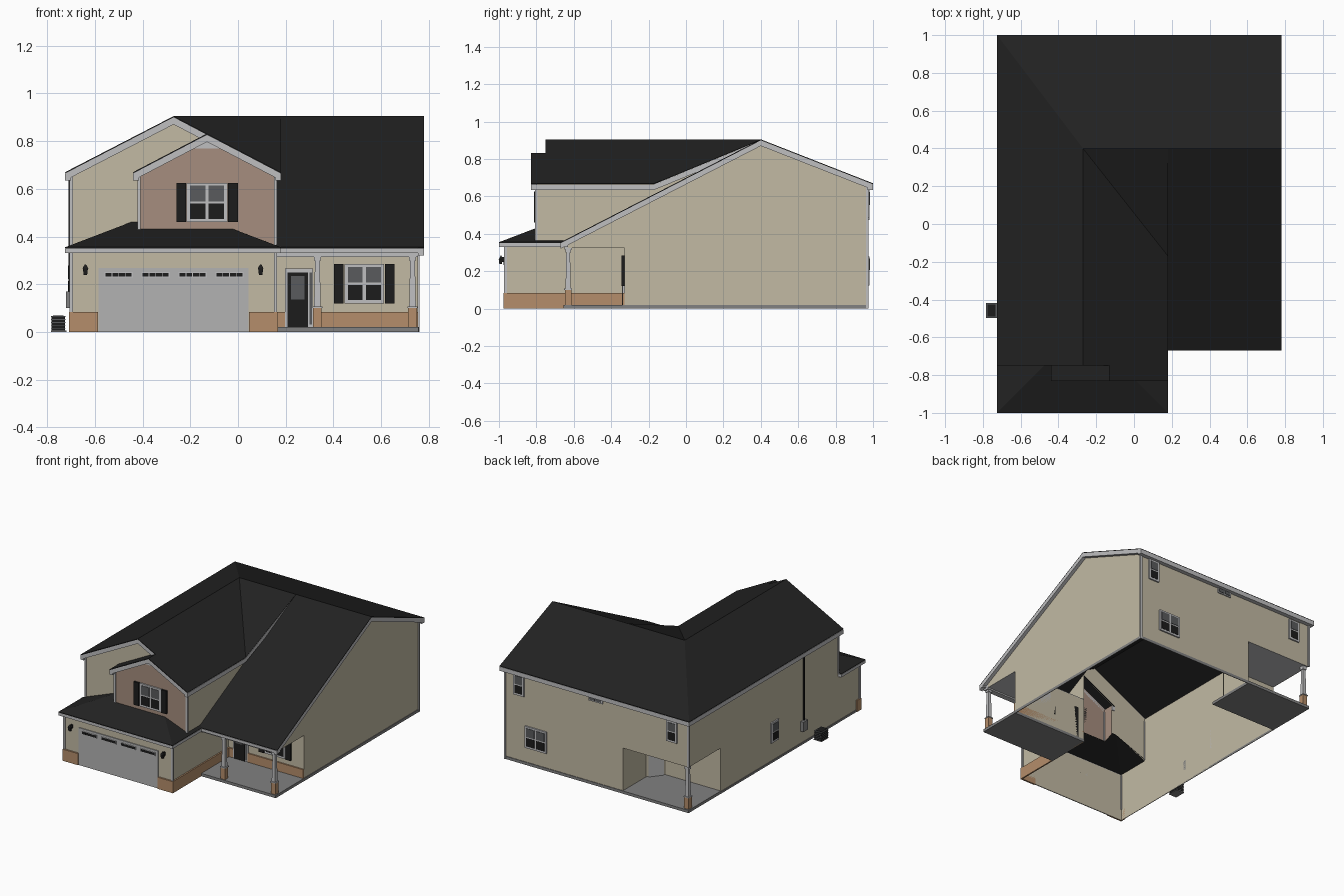
import bpy, bmesh, math
from mathutils import Vector

if "Cube" in bpy.data.objects:
    bpy.data.objects.remove(bpy.data.objects["Cube"])

def material(name, r, g, b):
    m = bpy.data.materials.new(name)
    m.diffuse_color = (r, g, b, 1)
    m.use_nodes = True
    m.node_tree.nodes["Principled BSDF"].inputs["Base Color"].default_value = m.diffuse_color
    return m

SIDING = material("beige siding", .54, .49, .37)
SHAKE = material("brown shingle siding", .38, .27, .21)
STONE = material("tan stone", .46, .27, .145)
ROOF = material("black roofing", .016, .016, .016)
TRIM = material("white trim", .52, .52, .53)
DOOR = material("garage grey", .45, .45, .45)
SLAB = material("concrete", .22, .22, .22)
BLACK = material("black paint", .012, .012, .012)
GLASS = material("grey glass", .10, .105, .11)

def mesh(name, verts, faces, mat, up=False, closed=False):
    bm = bmesh.new()
    vs = [bm.verts.new(v) for v in verts]
    for f in faces:
        bm.faces.new([vs[i] for i in f])
    bm.normal_update()
    if closed:
        bmesh.ops.recalc_face_normals(bm, faces=bm.faces)
    if up:
        for f in bm.faces:
            if f.normal.z < 0:
                f.normal_flip()
    me = bpy.data.meshes.new(name)
    bm.to_mesh(me)
    bm.free()
    me.materials.append(mat)
    ob = bpy.data.objects.new(name, me)
    bpy.context.collection.objects.link(ob)
    return ob

HEXA = [(0, 1, 2, 3), (4, 5, 6, 7), (0, 1, 5, 4), (1, 2, 6, 5), (2, 3, 7, 6), (3, 0, 4, 7)]

def box(name, x0, x1, y0, y1, z0, z1, mat, taper=1.0):
    cx, cy = (x0 + x1) / 2, (y0 + y1) / 2
    base = [(x0, y0), (x1, y0), (x1, y1), (x0, y1)]
    top = [(cx + (x - cx) * taper, cy + (y - cy) * taper) for x, y in base]
    return mesh(name, [(x, y, z0) for x, y in base] + [(x, y, z1) for x, y in top],
                HEXA, mat, closed=True)

def wall(name, axis, pos, pts, mat=SIDING):
    """Flat wall from an outline in (y,z) at x=pos or (x,z) at y=pos."""
    vs = [(pos, a, z) if axis == 'x' else (a, pos, z) for a, z in pts]
    return mesh(name, vs, [range(len(vs))], mat)

def beam(name, p, q, inward, drop=.028):
    """Fascia and soffit hung under a roof edge."""
    p, q, n = Vector(p), Vector(q), Vector(inward)
    ring = [p, q, q + n, p + n]
    lo = Vector((0, 0, -.005))
    return mesh(name, [v + lo for v in ring] + [v + lo - Vector((0, 0, drop)) for v in ring],
                HEXA, TRIM, closed=True)

def panel(name, side, pos, u0, u1, z0, z1, mat, out=.006, start=0):
    """Plate standing proud of a wall facing F, B, L or R."""
    s = 1 if side in 'BR' else -1
    a, b = sorted((pos + s * start, pos + s * out))
    if side in 'FB':
        return box(name, u0, u1, a, b, z0, z1, mat)
    return box(name, a, b, u0, u1, z0, z1, mat)

def window(name, side, pos, c, z0, z1, w, sashes=1, shutters=False):
    panel(name + "_frame", side, pos, c - w / 2, c + w / 2, z0, z1, TRIM, .010)
    sw, mid = (w - .012) / sashes, (z0 + z1) / 2
    for i in range(sashes):
        a = c - w / 2 + .006 + i * sw
        panel(name + "_upper_pane", side, pos, a + .007, a + sw - .007, mid + .005, z1 - .012, GLASS, .013, .009)
        panel(name + "_lower_pane", side, pos, a + .007, a + sw - .007, z0 + .014, mid - .005, BLACK, .012, .009)
    if shutters:
        for s in (-1, 1):
            m = c + s * (w / 2 + .024)
            panel(name + "_shutter", side, pos, m - .02, m + .02, z0, z1, BLACK, .014)

# --- walls (open shells) ---
XL, XG, XR, YF, YB = -.70, .157, .755, -.965, .97
wall("left_wall", 'x', XL, [(YF, 0), (.61, 0), (.61, .325), (YB, .325), (YB, .67), (-.725, .67), (-.725, .35), (YF, .35)])
wall("back_wall", 'y', YB, [(-.18, 0), (XR, 0), (XR, .67), (XL, .67), (XL, .325), (-.18, .325)])
wall("right_gable_wall", 'x', XR, [(YB, 0), (YB, .675), (.4, .9), (-.63, .37), (-.63, .325), (-.33, .325), (-.33, 0)])
wall("garage_front_wall", 'y', YF, [(XL, 0), (XG, 0), (XG, .345), (XL, .345)])
wall("wing_right_wall", 'x', XG, [(YF, 0), (-.33, 0), (-.33, .52), (.4, .9), (-.17, .668), (-.8, .668), (-.8, .345), (YF, .345)])
wall("porch_wall", 'y', -.33, [(XG, 0), (XR, 0), (XR, .325), (XG, .325)])
wall("wing_gable_wall", 'y', -.725, [(XL, .35), (-.45, .46), (-.415, .46), (-.415, .672), (-.13, .825), (-.27, .897), (XL, .675)])
wall("dormer_front_wall", 'y', -.8, [(-.415, .425), (-.02, .425), (XG, .36), (XG, .675), (-.13, .825), (-.415, .675)], SHAKE)
wall("dormer_left_wall", 'x', -.415, [(-.8, .425), (-.725, .45), (-.725, .67), (-.8, .67)], SHAKE)
wall("dormer_peak_board", 'y', -.804, [(-.215, .77), (-.045, .77), (-.13, .815)], TRIM)

# Recessed back porch with an angled doorway
rec = [(-.18, YB), (-.18, .71), (-.26, .61), (XL, .61)]
mesh("back_porch_walls", [(x, y, z) for z in (0, .325) for x, y in rec],
     [(i, i + 1, i + 5, i + 4) for i in range(3)], SIDING)
d = [(-.192, .70), (-.256, .62)]
mesh("back_porch_door", [(x - .004, y + .003, z) for x, y in d for z in (.02, .28)],
     [(0, 2, 3, 1)], DOOR)

# --- porch slabs, ceilings and foundation ---
box("front_porch_slab", XG, XR + .003, -.655, -.325, 0, .02, SLAB)
box("back_porch_slab", XL - .003, -.175, .605, YB + .005, 0, .02, SLAB)
box("front_porch_ceiling", XG, XR - .002, -.64, -.33, .325, .33, TRIM)
box("back_porch_ceiling", XL + .002, -.18, .61, YB - .002, .325, .33, TRIM)
panel("foundation_right", 'R', XR, -.33, YB, 0, .02, SLAB, .004)
panel("foundation_back", 'B', YB, -.18, XR, 0, .02, SLAB, .004)
panel("foundation_left", 'L', XL, YF, .61, 0, .015, SLAB, .004)
box("porch_beam", XG, XR, -.65, -.61, .315, .345, TRIM)

# --- roofs ---
A, BL, BR = (-.725, -.75, .67), (-.725, 1, .67), (.78, 1, .67)
R0, V, M, R1 = (-.27, -.75, .905), (-.27, .4, .905), (.18, .4, .905), (.78, .4, .905)
D, D2, D3 = (-.13, -.83, .832), (-.13, -.75, .832), (-.13, -.72, .832)
E0, E1, G0, G1 = (.18, -.83, .67), (.18, -.17, .67), (-.44, -.83, .67), (-.44, -.72, .67)
S0, S1, S2 = (XG, -.67, .355), (.78, -.67, .355), (XG, .4, .905)
P0, P1, P2, P3 = (-.725, -1, .355), (.18, -1, .355), (.18, -.65, .355), (-.725, -.725, .355)
T0, H = (-.45, -.725, .46), (-.02, -.8, .431)

def roof(name, *faces):
    verts = list(dict.fromkeys(v for f in faces for v in f))
    ob = mesh(name, verts, [[verts.index(v) for v in f] for f in faces], ROOF, up=True)
    sol = ob.modifiers.new("thickness", 'SOLIDIFY')
    sol.thickness, sol.offset = .005, -1

roof("upper_roof", (A, R0, V, BL), (V, M, R1, BR, BL), (R0, D2, D, E0, E1, V), (V, E1, M))
roof("porch_roof", (S2, R1, S1, S0))
roof("dormer_left_roof", (D, D3, G1, G0))
roof("garage_skirt_roof", (P0, P1, H, (-.415, -.8, .431), (-.415, -.725, .46), T0), (P0, T0, P3),
     (P1, P2, (XG, -.65, .364), (XG, -.8, .364), H))

# Fascia along rakes and eaves
for name, p, q, n in [
        ("wing_rake", A, R0, (0, .025, 0)), ("wing_rake", R0, D2, (0, .025, 0)),
        ("dormer_rake", D, E0, (0, .03, 0)), ("dormer_rake", D, G0, (0, .03, 0)),
        ("right_rake", BR, R1, (-.025, 0, 0)), ("right_rake", R1, S1, (-.025, 0, 0)),
        ("inner_rake", M, E1, (-.023, 0, 0)), ("back_eave", BL, BR, (0, -.03, 0)),
        ("left_eave", BL, A, (.025, 0, 0)), ("wing_eave", E0, E1, (-.023, 0, 0)),
        ("dormer_eave", G0, G1, (.025, 0, 0)), ("garage_eave", P0, P1, (0, .035, 0)),
        ("garage_side_eave", P1, P2, (-.023, 0, 0)), ("garage_left_eave", P0, P3, (.025, 0, 0)),
        ("porch_eave", S0, S1, (0, .04, 0))]:
    beam(name, p, q, n, .02 if p[2] < .5 and q[2] < .5 else .03)

# Corner boards
for x, y, z0, z1 in [(XL, YF, .08, .34), (XG, YF, .08, .34), (XL, -.725, .355, .65), (XL, YB, .325, .65),
                     (XR, YB, 0, .65), (XG, -.8, .365, .65), (-.415, -.8, .43, .65)]:
    box("corner_board", x - .007, x + .007, y - .007, y + .007, z0, z1, TRIM)

# --- stone skirting ---
panel("stone_front_left", 'F', YF, XL - .008, -.587, 0, .083, STONE, .012)
panel("stone_front_right", 'F', YF, .047, XG + .01, 0, .083, STONE, .012)
panel("stone_garage_side", 'R', XG, YF, -.33, 0, .083, STONE, .010)
panel("stone_garage_left", 'L', XL, YF, -.93, 0, .083, STONE, .008)
panel("stone_porch_left", 'F', -.33, XG, .198, .02, .083, STONE, .010)
panel("stone_porch_right", 'F', -.33, .315, XR, .02, .083, STONE, .010)

# --- porch columns ---
for x, y in [(.333, -.63), (.732, -.63), (-.677, .945)]:
    box("column_stone_base", x - .018, x + .018, y - .018, y + .018, .02, .10, STONE)
    box("column_base_cap", x - .021, x + .021, y - .021, y + .021, .10, .107, TRIM)
    box("column_shaft", x - .014, x + .014, y - .014, y + .014, .107, .30, TRIM, .72)
    box("column_capital", x - .015, x + .015, y - .015, y + .015, .30, .325, TRIM)

# --- garage door with four window strips ---
panel("garage_door", 'F', YF, -.585, .045, 0, .268, DOOR, .006)
for i in range(4):
    u = -.555 + i * .155
    panel("garage_door_window_frame", 'F', YF, u - .004, u + .114, .228, .252, TRIM, .008)
    for k in range(4):
        panel("garage_door_pane", 'F', YF, u + k * .028, u + k * .028 + .025, .232, .248, BLACK, .010)

# --- front door ---
panel("front_door_frame", 'F', -.33, .198, .315, .02, .265, TRIM, .008)
panel("front_door", 'F', -.33, .207, .293, .02, .25, BLACK, .012)
panel("front_door_glass", 'F', -.33, .222, .278, .135, .235, GLASS, .015)
panel("front_door_sidelight", 'F', -.33, .299, .310, .03, .25, GLASS, .011)

# --- windows ---
window("dormer_window", 'F', -.8, -.13, .46, .625, .17, 2, True)
window("porch_window", 'F', -.33, .53, .12, .285, .165, 2, True)
window("back_upper_window", 'B', YB, .645, .485, .635, .085)
window("back_upper_window", 'B', YB, -.57, .475, .625, .085)
window("back_double_window", 'B', YB, .51, .125, .28, .17, 2)
window("left_window", 'L', XL, 0, .145, .29, .085)
panel("back_transom_frame", 'B', YB, -.02, .09, .60, .64, TRIM, .008)
for u in (-.012, .039):
    panel("back_transom_pane", 'B', YB, u, u + .043, .608, .632, GLASS, .011)

# --- wall lanterns ---
for x in (-.64, .095):
    panel("lantern_bracket", 'F', YF, x - .006, x + .006, .25, .275, BLACK, .02)
    box("lantern_body", x - .007, x + .007, -.998, -.984, .238, .265, BLACK, 1.5)
    box("lantern_cap", x - .013, x + .013, -1, -.978, .265, .283, BLACK, .2)

# --- service meter, pipe and air conditioner on the left ---
panel("meter_box", 'L', XL, -.35, -.30, .10, .17, SLAB, .022)
panel("meter_pipe", 'L', XL, -.334, -.326, .16, .65, BLACK, .010)
box("air_conditioner", -.782, -.726, -.495, -.42, .004, .062, BLACK)
box("air_conditioner_pad", -.784, -.72, -.498, -.417, 0, .005, SLAB)
box("air_conditioner_lid", -.784, -.724, -.497, -.418, .062, .066, GLASS)
box("air_conditioner_fan", -.776, -.732, -.489, -.426, .066, .068, BLACK)
for k in range(4):
    z = .014 + k * .012
    box("air_conditioner_slat", -.784, -.724, -.497, -.418, z, z + .003, GLASS)
